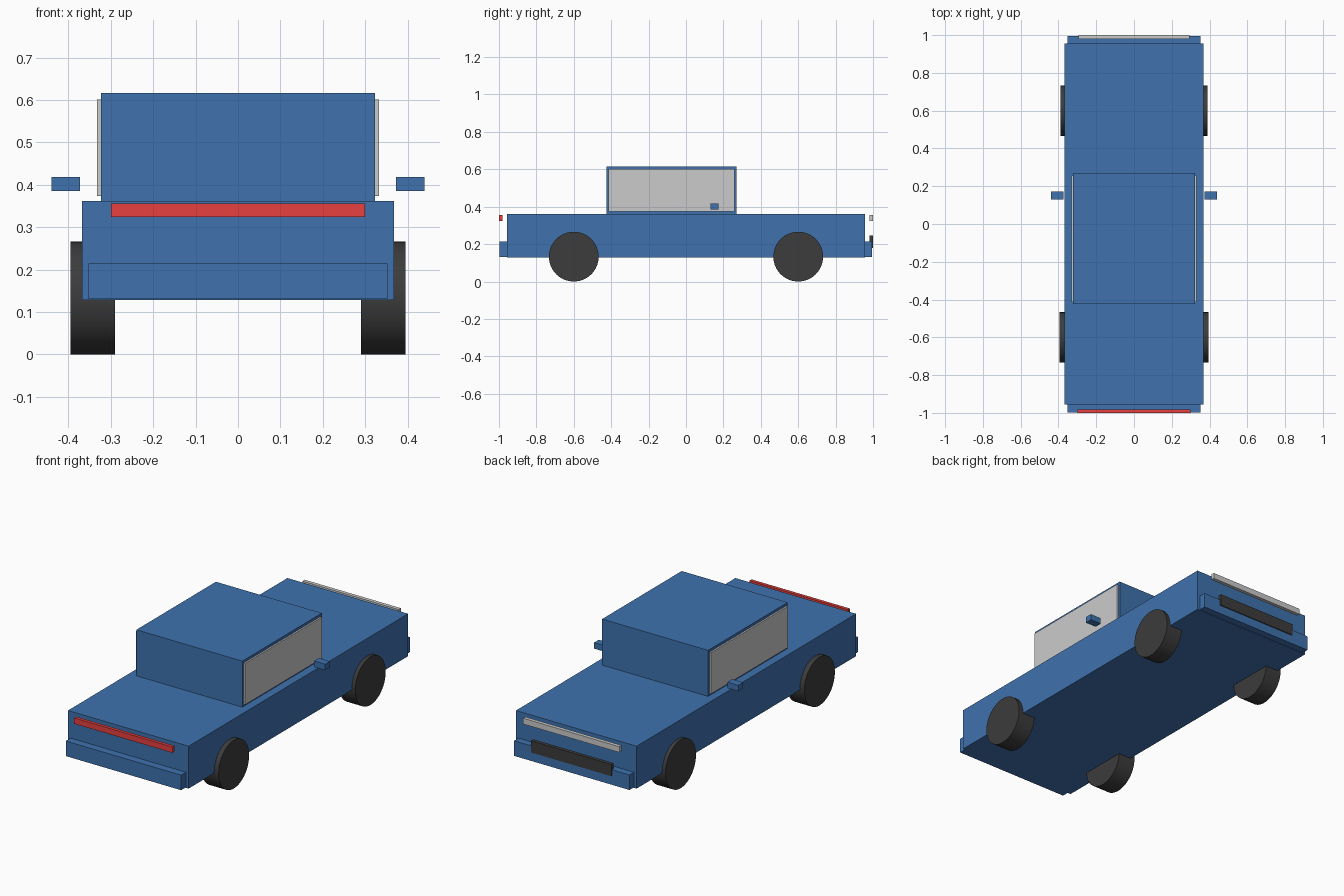
import bpy
import math

if "Cube" in bpy.data.objects:
    bpy.data.objects.remove(bpy.data.objects["Cube"])


def material(name, rgb):
    m = bpy.data.materials.new(name)
    m.diffuse_color = (*rgb, 1)
    m.use_nodes = True
    m.node_tree.nodes["Principled BSDF"].inputs["Base Color"].default_value = m.diffuse_color
    return m


BLUE = material("blue_paint", (0.05, 0.17, 0.43))
RED = material("red_lens", (0.8, 0.05, 0.05))
DARK = material("dark_rubber", (0.045, 0.045, 0.045))


def box(name, x, y, z, mat=None):
    """Box spanning the (min, max) ranges x, y and z."""
    spans = (x, y, z)
    bpy.ops.mesh.primitive_cube_add(size=1, location=[(a + b) / 2 for a, b in spans])
    ob = bpy.context.object
    ob.name = name
    ob.scale = [b - a for a, b in spans]
    bpy.ops.object.transform_apply(location=False, rotation=False, scale=True)
    if mat:
        ob.data.materials.append(mat)
    return ob


def wheel(name, side, y, inner, outer):
    bpy.ops.mesh.primitive_cylinder_add(
        vertices=64, radius=0.133, depth=outer - inner,
        location=(side * (inner + outer) / 2, y, 0.133),
        rotation=(0, math.pi / 2, 0))
    ob = bpy.context.object
    ob.name = name
    ob.data.materials.append(DARK)
    bpy.ops.object.shade_smooth_by_angle()


# Main body and cabin
box("body", (-0.368, 0.368), (-0.956, 0.956), (0.128, 0.362), BLUE)
box("cabin", (-0.323, 0.323), (-0.424, 0.269), (0.362, 0.616), BLUE)

# Bumpers
box("front_bumper", (-0.352, 0.352), (-0.998, -0.956), (0.131, 0.214), BLUE)
box("rear_bumper", (-0.352, 0.352), (0.956, 0.995), (0.131, 0.214), BLUE)

# Light bars and dark plate, standing just off the body
box("red_light_bar", (-0.30, 0.30), (-1.0, -0.982), (0.324, 0.356), RED)
box("white_light_bar", (-0.293, 0.293), (0.98, 1.0), (0.324, 0.356))
box("rear_grille", (-0.245, 0.245), (0.98, 1.0), (0.18, 0.245), DARK)

# Paired parts on both sides
for side, label in ((-1, "left"), (1, "right")):
    def span(a, b):
        return tuple(sorted((side * a, side * b)))

    box(f"{label}_window", span(0.315, 0.332), (-0.414, 0.258), (0.373, 0.601))
    box(f"{label}_mirror", span(0.373, 0.44), (0.131, 0.173), (0.385, 0.418), BLUE)
    wheel(f"{label}_front_wheel", side, -0.6, 0.29, 0.395)
    wheel(f"{label}_rear_wheel", side, 0.6, 0.29, 0.388)
